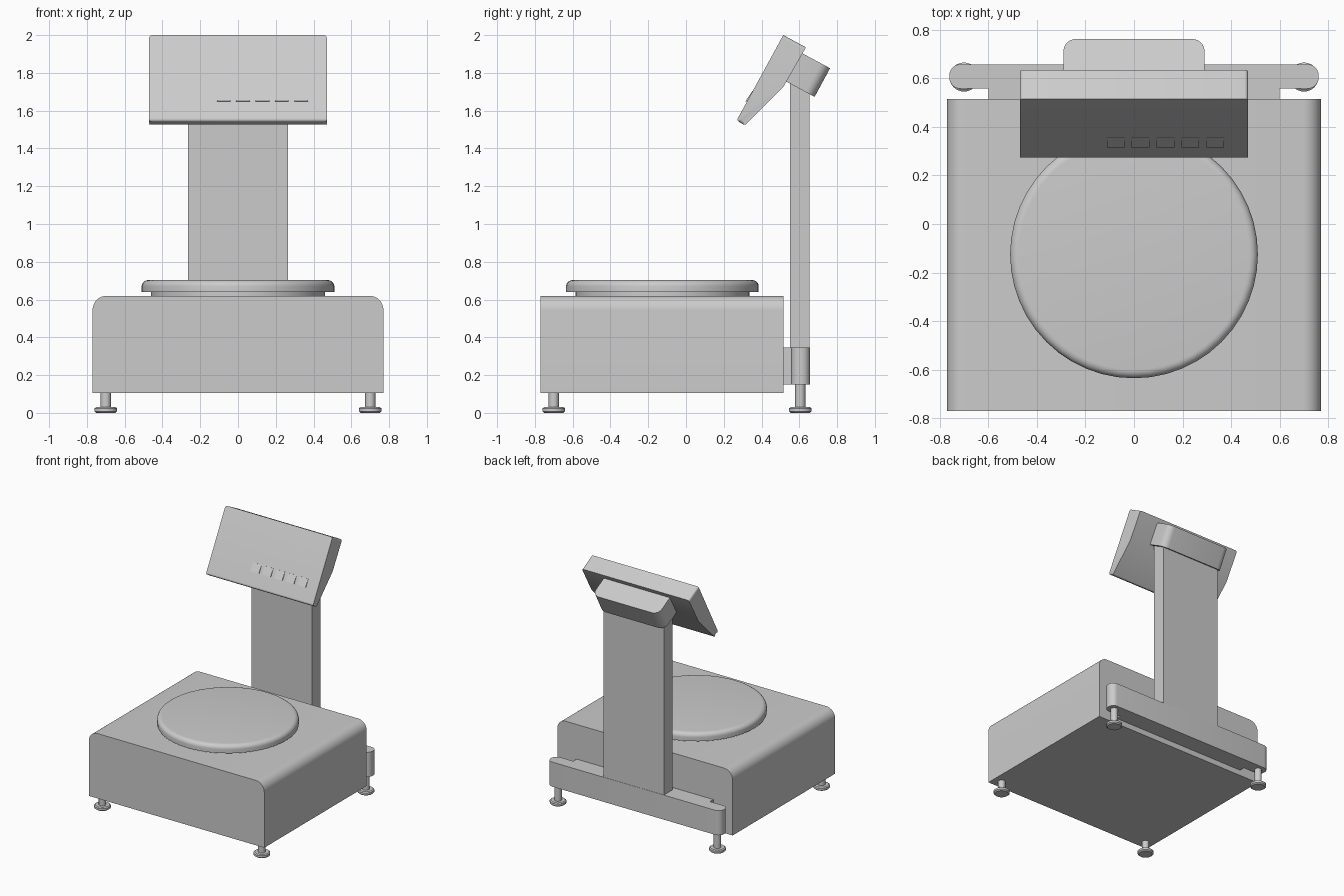
import bpy, bmesh, math
from mathutils import Vector

if "Cube" in bpy.data.objects:
    bpy.data.objects.remove(bpy.data.objects["Cube"])


def finish(name, bm):
    bmesh.ops.recalc_face_normals(bm, faces=bm.faces)
    me = bpy.data.meshes.new(name)
    bm.to_mesh(me)
    bm.free()
    ob = bpy.data.objects.new(name, me)
    bpy.context.collection.objects.link(ob)
    bpy.ops.object.select_all(action='DESELECT')
    ob.select_set(True)
    bpy.context.view_layer.objects.active = ob
    bpy.ops.object.shade_smooth_by_angle(angle=math.radians(35))
    return ob


def rounded(pts, radii, steps=6):
    """2D outline with a fillet at each corner that has a radius."""
    out = []
    for i, p in enumerate(pts):
        p, r = Vector(p), radii[i]
        if r == 0:
            out.append(p)
            continue
        a = (Vector(pts[i - 1]) - p).normalized()
        b = (Vector(pts[(i + 1) % len(pts)]) - p).normalized()
        half = a.angle(b) / 2
        c = p + (a + b).normalized() * (r / math.sin(half))
        t1, t2 = p + a * (r / math.tan(half)) - c, p + b * (r / math.tan(half)) - c
        for k in range(steps + 1):
            d = t1.lerp(t2, k / steps) if k in (0, steps) else t1.slerp(t2, k / steps)
            out.append(c + d.normalized() * r)
    return out


def prism(name, outline, origin, u, v, sweep, corner=0.0, corner_dir=None):
    """Extrude an outline drawn on axes u, v; optionally round edges along corner_dir."""
    bm = bmesh.new()
    o, u, v, s = map(Vector, (origin, u, v, sweep))
    vs = [bm.verts.new(o + u * p[0] + v * p[1]) for p in outline]
    f = bm.faces.new(vs)
    new = bmesh.ops.extrude_face_region(bm, geom=[f])['geom']
    bmesh.ops.translate(bm, vec=s, verts=[g for g in new if isinstance(g, bmesh.types.BMVert)])
    if corner:
        d = Vector(corner_dir).normalized()
        es = [e for e in bm.edges
              if abs((e.verts[0].co - e.verts[1].co).normalized().dot(d)) > 0.97]
        bmesh.ops.bevel(bm, geom=es, offset=corner, segments=4, profile=0.5, affect='EDGES')
    return finish(name, bm)


def box(name, x, y0, y1, z0, z1):
    return prism(name, [(-x, y0), (x, y0), (x, y1), (-x, y1)],
                 (0, 0, z0), X, Y, (0, 0, z1 - z0))


def lathe(name, profile, center, n):
    bm = bmesh.new()
    rings = [[bm.verts.new((center[0] + r * math.cos(2 * math.pi * k / n),
                            center[1] + r * math.sin(2 * math.pi * k / n), z))
              for k in range(n)] for r, z in profile]
    for a, b in zip(rings, rings[1:]):
        for k in range(n):
            bm.faces.new((a[k], a[(k + 1) % n], b[(k + 1) % n], b[k]))
    bm.faces.new(rings[0])
    bm.faces.new(rings[-1])
    return finish(name, bm)


X, Y, Z = (1, 0, 0), (0, 1, 0), (0, 0, 1)

# Main housing, rounded along its two upper side edges
prism("base_housing",
      rounded([(-.77, .105), (.77, .105), (.77, .62), (-.77, .62)], [0, 0, .075, .075], 8),
      (0, -.77, 0), X, Z, (0, 1.285, 0))

# Weighing plate on its support disc
lathe("plate_support", [(.46, .61), (.46, .645)], (0, -.125), 48)
lip = [(.475 + .035 * math.cos(a), .67 + .033 * math.sin(a))
       for a in (math.pi / 2 * k / 6 for k in range(7))]
lathe("weighing_plate", [(.51, .64)] + lip, (0, -.125), 48)

# Four levelling feet
for side, sx in (("left", -.70), ("right", .70)):
    for end, y, top in (("front", -.70, .12), ("rear", .605, .155)):
        lathe(f"{end}_{side}_foot",
              [(.05, 0), (.06, .008), (.06, .024), (.052, .03), (.027, .03), (.027, top)],
              (sx, y), 24)

# Rear crossbar with rounded ends, and the spacer joining it to the housing
prism("rear_crossbar",
      rounded([(-.76, .557), (.76, .557), (.76, .657), (-.76, .657)], [.045] * 4),
      (0, 0, .15), X, Y, (0, 0, .195))
box("crossbar_spacer", .60, .51, .565, .15, .345)

# Column
box("column", .265, .55, .655, .15, 1.77)

# Tilted display head, side profile swept across x
head = rounded([(.515, 2.0), (.268, 1.548), (.312, 1.522), (.515, 1.725), (.635, 1.935)],
               [0, .015, .015, 0, 0])
prism("display_head", head, (-.47, 0, 0), Y, Z, (.94, 0, 0), .016, (0, .87, -.5))

# Mounting block behind the head, its outer corners rounded
n, up = Vector((0, .88, -.475)), Vector((0, .475, .88))
prism("head_mount",
      rounded([(-.29, -.03), (.29, -.03), (.29, .168), (-.29, .168)], [0, 0, .055, .055]),
      (0, .533, 1.753), X, n, up * .172)

# Row of wedge buttons on the display face
for i in range(5):
    prism(f"button_{i + 1}", [(.335, 1.646), (.315, 1.650), (.352, 1.705), (.372, 1.700)],
          (-.112 + .1025 * i, 0, 0), Y, Z, (.073, 0, 0))
